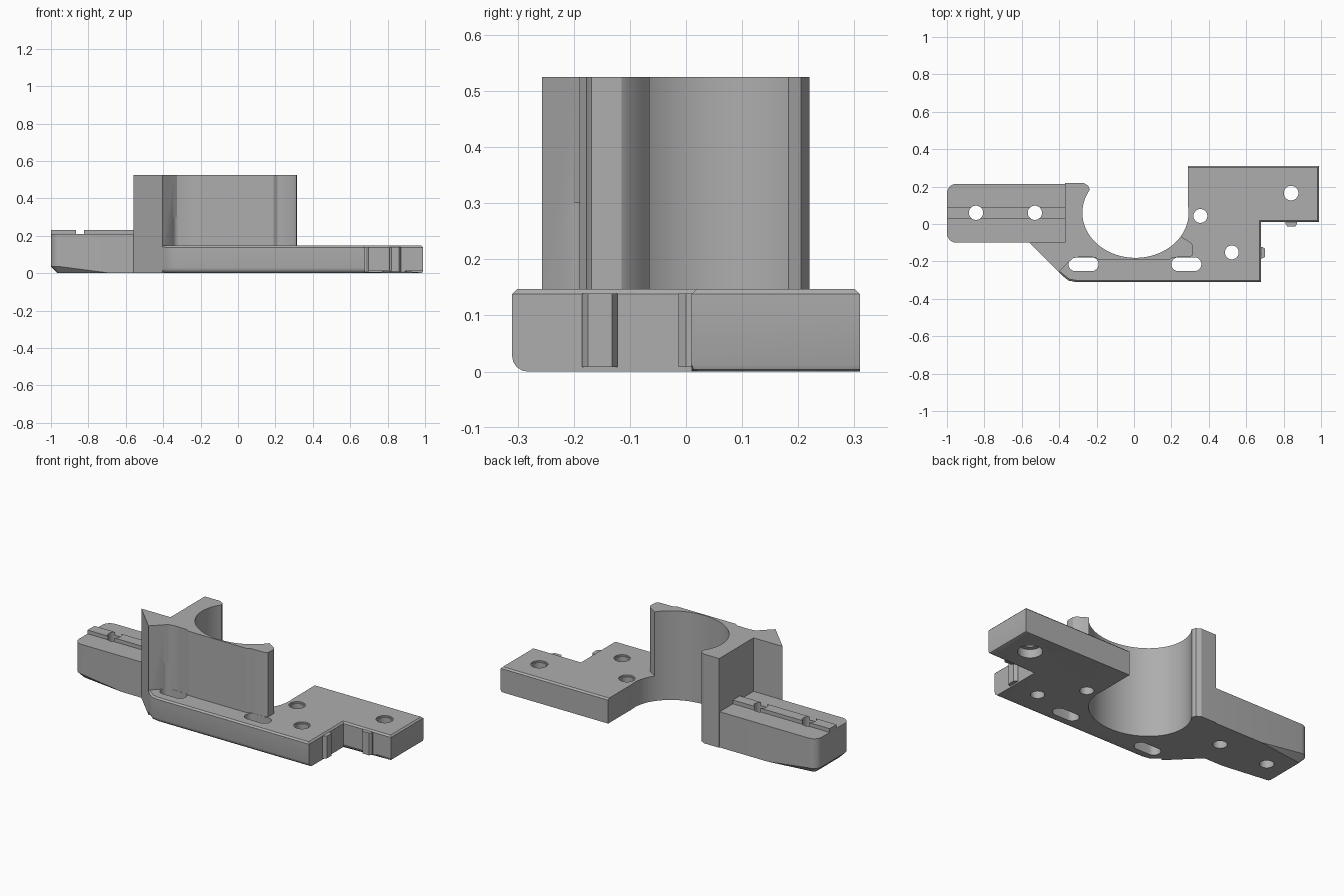
import bpy, bmesh, math

cube = bpy.data.objects.get("Cube")
if cube:
    bpy.data.objects.remove(cube, do_unlink=True)

grey = bpy.data.materials.new("light grey")
grey.use_nodes = True
grey.diffuse_color = (0.42, 0.42, 0.42, 1)
grey.node_tree.nodes["Principled BSDF"].inputs["Base Color"].default_value = grey.diffuse_color


def prism(name, outline, z0, z1, bevels=()):
    """Extrude an outline; each bevel is (edge rule, width, segments)."""
    bm = bmesh.new()
    face = bm.faces.new([bm.verts.new((x, y, z0)) for x, y in outline])
    ext = bmesh.ops.extrude_face_region(bm, geom=[face])
    for v in ext["geom"]:
        if isinstance(v, bmesh.types.BMVert):
            v.co.z = z1
    bmesh.ops.recalc_face_normals(bm, faces=bm.faces)
    for rule, width, segments in bevels:
        chosen = [e for e in bm.edges if rule((e.verts[0].co + e.verts[1].co) / 2)]
        bmesh.ops.bevel(bm, geom=chosen, offset=width, segments=segments,
                        profile=0.5, affect='EDGES')
    mesh = bpy.data.meshes.new(name)
    bm.to_mesh(mesh)
    bm.free()
    mesh.materials.append(grey)
    obj = bpy.data.objects.new(name, mesh)
    bpy.context.collection.objects.link(obj)
    return obj


def oval(cx, cy, rx, ry, straight=0, n=48):
    """Ellipse outline, optionally stretched into a slot along x."""
    pts = []
    for i in range(n):
        a = 2 * math.pi * (i + 0.5) / n
        shift = math.copysign(straight, math.cos(a))
        pts.append((cx + shift + rx * math.cos(a), cy + ry * math.sin(a)))
    return pts


def rect(x0, x1, y0, y1):
    return [(x0, y0), (x1, y0), (x1, y1), (x0, y1)]


def combine(target, other, operation):
    mod = target.modifiers.new(operation.lower(), 'BOOLEAN')
    mod.operation = operation
    mod.solver = 'EXACT'
    mod.object = other
    bpy.context.view_layer.objects.active = target
    bpy.ops.object.modifier_apply(modifier=mod.name)
    bpy.data.objects.remove(other, do_unlink=True)


PLATE, TOP = 0.147, 0.525

# Base plate with a stepped right end
plate = prism("bracket_body", [
    (-0.56, -0.10), (-0.385, -0.275), (-0.35, -0.303), (-0.31, -0.31),
    (0.68, -0.31), (0.68, 0.01), (0.99, 0.01), (0.99, 0.31),
    (0.29, 0.31), (0.29, 0.06), (-0.37, 0.06), (-0.37, -0.10)], 0, PLATE, [
    (lambda c: c.z < 0.01 and c.y < -0.28, 0.028, 4),
    (lambda c: c.z > PLATE - 0.01 and (c.x > 0.3 or c.y < -0.28), 0.009, 1),
    (lambda c: c.z < 0.001 and c.x > 0.7, 0.012, 2)])

# Side arm with rounded end and chamfered underside
arm = prism("arm", rect(-1, -0.32, -0.10, 0.215), 0, 0.21, [
    (lambda c: c.x < -0.99 and 0.1 < c.z < 0.11 and abs(c.y - 0.0575) > 0.1, 0.05, 6),
    (lambda c: c.z < 0.001 and c.x < -0.95, 0.035, 1)])
ridge = prism("arm_ridge", rect(-1, -0.32, 0.028, 0.092), 0.1, 0.232)

# Tall wall around the bore: corner block, thin web and end pillar
wall = prism("wall", [
    (-0.37, 0.22), (-0.37, -0.10), (-0.56, -0.10), (-0.403, -0.257),
    (-0.345, -0.2), (-0.325, -0.182), (-0.29, -0.176), (-0.21, -0.178),
    (-0.19, -0.19), (0.19, -0.19), (0.21, -0.178), (0.295, -0.177),
    (0.312, -0.168), (0.315, -0.15), (0.315, -0.115), (0.305, -0.1),
    (0.265, -0.075), (0.2, -0.03), (0, 0), (-0.2, 0.1),
    (-0.237, 0.185), (-0.245, 0.205), (-0.27, 0.22)], 0, TOP)

# Small locating bumps in the step
side_bump = prism("side_bump", [(0.66, -0.185), (0.685, -0.185), (0.701, -0.175),
                                (0.701, -0.132), (0.685, -0.122), (0.66, -0.122)], 0.008, PLATE - 0.008)
front_bump = prism("front_bump", [(0.81, 0.03), (0.81, 0), (0.82, -0.013),
                                  (0.862, -0.013), (0.872, 0), (0.872, 0.03)], 0.008, PLATE - 0.008)

for part in (arm, ridge, wall, side_bump, front_bump):
    combine(plate, part, 'UNION')

# Bore, slots and screw holes
combine(plate, prism("bore", oval(0.008, 0.06, 0.284, 0.241, n=96), -0.1, 0.7), 'DIFFERENCE')
for x in (-0.27, 0.28):
    combine(plate, prism("slot", oval(x, -0.215, 0.037, 0.037, 0.043), -0.1, 0.3), 'DIFFERENCE')
for x, y, r in ((-0.845, 0.06, 0.038), (-0.53, 0.06, 0.038),
                (0.355, 0.043, 0.037), (0.523, -0.152, 0.037), (0.84, 0.165, 0.039)):
    combine(plate, prism("hole", oval(x, y, r, r), -0.1, 0.4), 'DIFFERENCE')
    if x > 0:
        rim = prism("hole_rim", oval(x, y, r + 0.007, r + 0.007), PLATE - 0.008, 0.3)
        combine(plate, rim, 'DIFFERENCE')
combine(plate, prism("counterbore", oval(0.84, 0.165, 0.065, 0.065), -0.1, 0.05), 'DIFFERENCE')

bpy.ops.object.select_all(action='DESELECT')
plate.select_set(True)
bpy.context.view_layer.objects.active = plate
bpy.ops.object.shade_smooth_by_angle(angle=math.radians(30))
